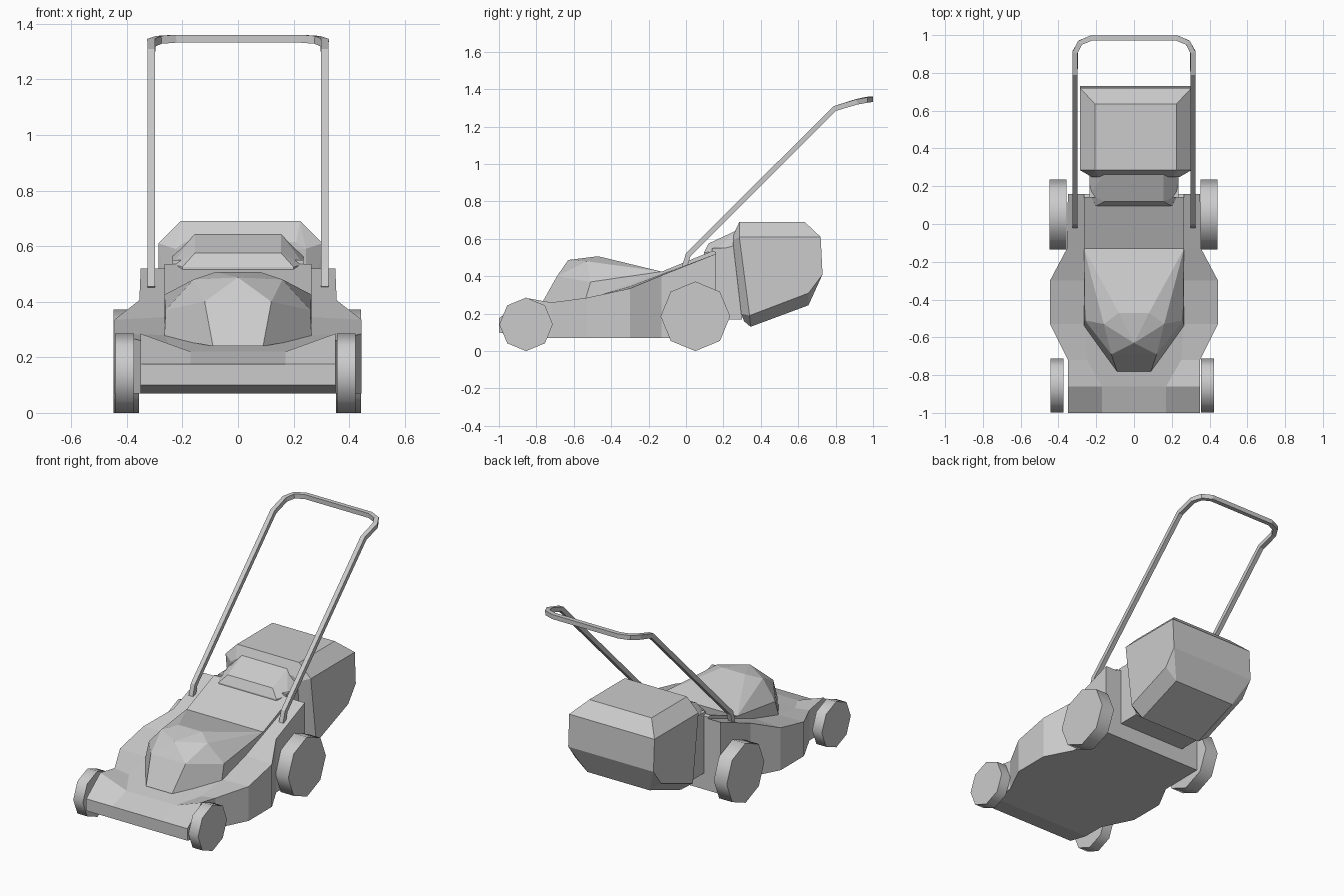
import bpy, bmesh, math
from mathutils import Vector

cube = bpy.data.objects.get("Cube")
if cube:
    bpy.data.objects.remove(cube, do_unlink=True)

grey = bpy.data.materials.new("light grey")
grey.use_nodes = True
grey.diffuse_color = (0.6, 0.6, 0.6, 1)
grey.node_tree.nodes["Principled BSDF"].inputs["Base Color"].default_value = (0.6, 0.6, 0.6, 1)


def finish(name, bm):
    bmesh.ops.recalc_face_normals(bm, faces=bm.faces)
    mesh = bpy.data.meshes.new(name)
    bm.to_mesh(mesh)
    bm.free()
    mesh.materials.append(grey)
    obj = bpy.data.objects.new(name, mesh)
    bpy.context.collection.objects.link(obj)
    return obj


def hull(name, half, shift=0):
    """Faceted convex shell from half of its corners, mirrored in x."""
    bm = bmesh.new()
    for x, y, z in half:
        for s in ((1, -1) if x else (1,)):
            bm.verts.new((s * x + shift, y, z))
    res = bmesh.ops.convex_hull(bm, input=bm.verts)
    spare = [v for v in bm.verts if not v.link_faces]
    bmesh.ops.delete(bm, geom=spare, context='VERTS')
    bmesh.ops.dissolve_limit(bm, angle_limit=math.radians(3), verts=bm.verts, edges=bm.edges)
    return finish(name, bm)


def loft(name, sections):
    """Symmetric body from sections: y, bottom z, inner x, inner z, outer x, outer z."""
    bm = bmesh.new()
    rings = []
    for y, b, xi, zi, xo, zo in sections:
        pts = [(-xo, b), (-xo, zo), (-xi, zi), (xi, zi), (xo, zo), (xo, b)]
        rings.append([bm.verts.new((x, y, z)) for x, z in pts])
    for a, c in zip(rings, rings[1:]):
        for i in range(6):
            j = (i + 1) % 6
            bm.faces.new((a[i], a[j], c[j], c[i]))
    bm.faces.new(rings[0])
    bm.faces.new(rings[-1][::-1])
    return finish(name, bm)


# Cutting deck, flared around the blade
loft("deck", [
    (-1.0, .10, .17, .175, .35, .175),
    (-.86, .07, .17, .22, .35, .285),
    (-.72, .07, .25, .245, .35, .26),
    (-.53, .07, .26, .28, .445, .285),
    (-.30, .07, .26, .345, .445, .335),
    (-.13, .07, .26, .41, .355, .405),
    (.16, .07, .26, .52, .35, .52),
])

# Raised sloping panel behind the motor
hull("rear_panel", [(.265, -.13, .35), (.265, -.13, .425),
                    (.265, .14, .535), (.265, .16, .53), (.265, .16, .35)])

# Faceted motor cover
hull("motor_cover", [
    (.265, -.13, .3), (.265, -.54, .27), (.09, -.78, .24),
    (.265, -.13, .425), (.26, -.51, .37), (.16, -.53, .48),
    (.12, -.69, .40), (.08, -.47, .507), (0, -.63, .487)])

# Discharge chute joining the deck to the bag
hull("chute", [
    (.2, .095, .5), (.2, .095, .525), (.155, .12, .575), (.155, .27, .645),
    (.235, .15, .5), (.235, .155, .535), (.235, .28, .57), (.235, .3, .5)])
hull("chute_base", [(.235, y, z) for y in (.14, .3) for z in (.17, .55)])

# Grass bag
hull("grass_bag", [
    (.2, .31, .16), (.235, .295, .2), (.235, .25, .59), (.2, .25, .615),
    (.215, .345, .13), (.295, .34, .19), (.295, .285, .61), (.215, .285, .69),
    (.215, .655, .245), (.295, .655, .31), (.295, .73, .41),
    (.295, .72, .61), (.215, .635, .69)], shift=.009)


# Eight-sided wheels
def wheel(name, x, y, radius, width):
    bpy.ops.mesh.primitive_cylinder_add(vertices=8, radius=radius, depth=width,
                                        location=(x, y, radius),
                                        rotation=(0, math.pi / 2, 0))
    obj = bpy.context.object
    obj.name = name
    obj.data.materials.append(grey)
    bpy.ops.object.shade_smooth_by_angle(angle=math.radians(60))


wheel("front_wheel_left", .389, -.855, .143, .067)
wheel("front_wheel_right", -.408, -.855, .143, .067)
wheel("rear_wheel_left", .398, .05, .186, .09)
wheel("rear_wheel_right", -.402, .05, .186, .09)

# Push handle: square tube bent into a loop
side = [(.312, -.008, .45), (.312, .012, .515), (.312, .795, 1.297),
        (.312, .91, 1.332), (.285, .96, 1.342), (.225, .985, 1.346)]
path = [Vector(p) for p in side] + [Vector((-x, y, z)) for x, y, z in reversed(side)]
curve = bpy.data.curves.new("handle", 'CURVE')
curve.dimensions = '3D'
curve.twist_mode = 'Z_UP'
curve.bevel_depth = .02
curve.bevel_resolution = 0
curve.use_fill_caps = True
spline = curve.splines.new('POLY')
spline.points.add(len(path) - 1)
for point, co in zip(spline.points, path):
    point.co = (*co, 1)
    point.tilt = math.pi / 4
spline.use_smooth = False
curve.materials.append(grey)
handle = bpy.data.objects.new("handle", curve)
bpy.context.collection.objects.link(handle)
